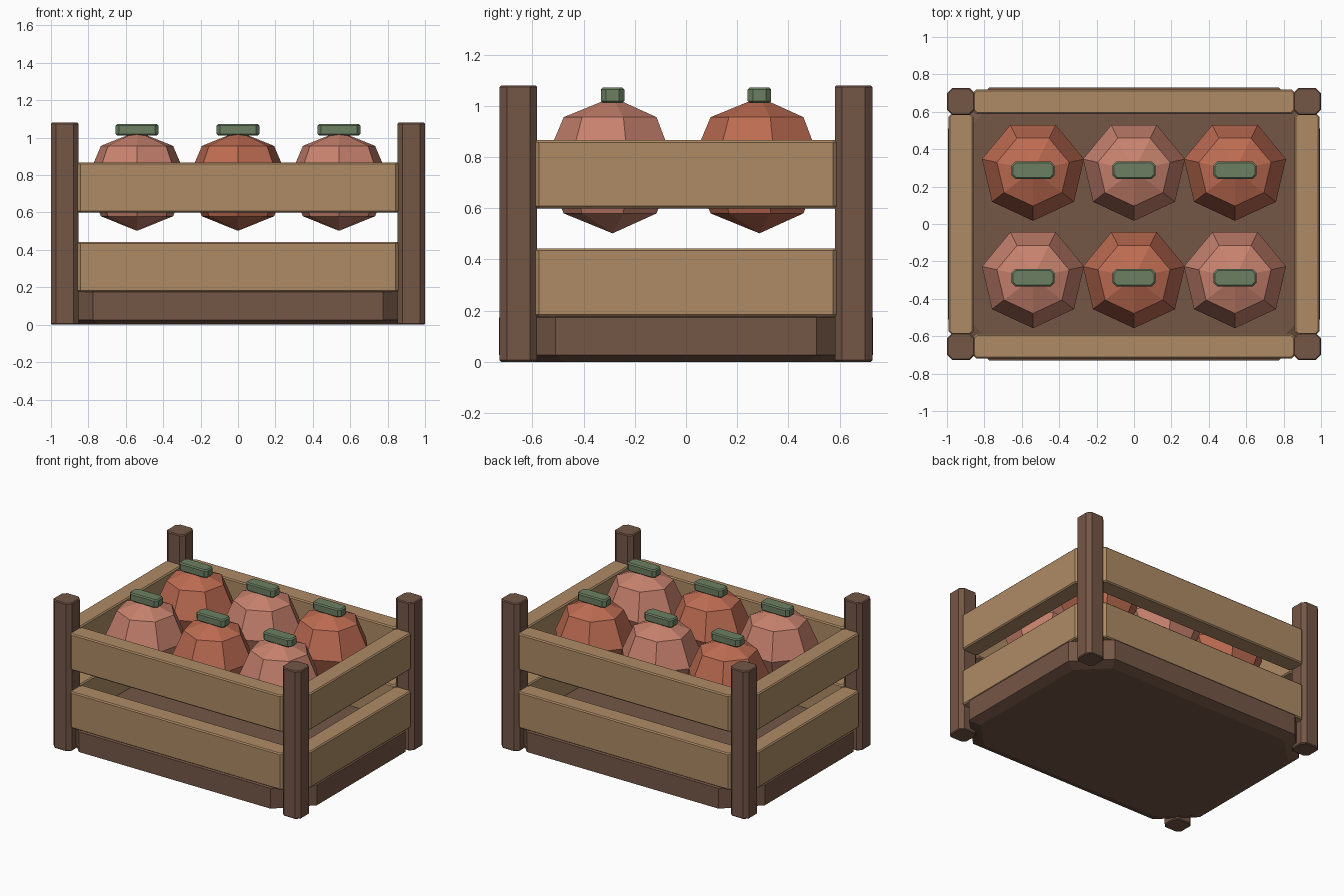
import bpy, bmesh, math
from mathutils import Matrix

if "Cube" in bpy.data.objects:
    bpy.data.objects.remove(bpy.data.objects["Cube"])


def material(name, rgb):
    # display colour converted to linear
    m = bpy.data.materials.new(name)
    m.diffuse_color = (*[((c / 255 + 0.055) / 1.055) ** 2.4 for c in rgb], 1)
    m.use_nodes = True
    m.node_tree.nodes["Principled BSDF"].inputs["Base Color"].default_value = m.diffuse_color
    return m


dark_wood = material("dark_wood", (116, 86, 70))
light_wood = material("light_wood", (174, 139, 101))
pink = material("pink_fruit", (200, 130, 110))
orange = material("orange_fruit", (190, 108, 82))
green = material("stem_green", (108, 128, 98))


def finish(bm, name, mat):
    bmesh.ops.recalc_face_normals(bm, faces=bm.faces)
    mesh = bpy.data.meshes.new(name)
    bm.to_mesh(mesh)
    bm.free()
    mesh.materials.append(mat)
    ob = bpy.data.objects.new(name, mesh)
    bpy.context.collection.objects.link(ob)
    return ob


def block(name, centre, size, cut, rim_in, rim_h, mat):
    """Box with chamfered upright corners and a bevelled top and bottom rim."""
    x, y, z = (s / 2 for s in size)
    bm = bmesh.new()
    rings = []
    for h, i in ((-z, rim_in), (-z + rim_h, 0), (z - rim_h, 0), (z, rim_in)):
        a, b = x - i, y - i
        c = cut - 0.5 * i
        pts = [(a - c, -b), (a, -b + c), (a, b - c), (a - c, b),
               (c - a, b), (-a, b - c), (-a, c - b), (c - a, -b)]
        rings.append([bm.verts.new((px, py, h)) for px, py in pts])
    for lo, hi in zip(rings, rings[1:]):
        for k in range(8):
            n = (k + 1) % 8
            bm.faces.new((lo[k], lo[n], hi[n], hi[k]))
    bm.faces.new(rings[0][::-1])
    bm.faces.new(rings[-1])
    ob = finish(bm, name, mat)
    ob.location = centre
    return ob


# Floor of the crate
block("crate_base", (0, 0, 0.1), (1.99, 1.46, 0.2), 0.22, 0.07, 0.026, dark_wood)

# Corner posts
for sx, side in ((-1, "left"), (1, "right")):
    for sy, end in ((-1, "front"), (1, "back")):
        block(f"{end}_{side}_post", (sx * 0.926, sy * 0.655, 0.54),
              (0.148, 0.146, 1.08), 0.028, 0.006, 0.006, dark_wood)

# Two rows of slats on all four sides
for level, z in (("lower", 0.309), ("upper", 0.733)):
    for s, y_name, x_name in ((-1, "front", "left"), (1, "back", "right")):
        block(f"{level}_{y_name}_slat", (0, s * 0.654, z),
              (1.725, 0.132, 0.266), 0.02, 0.008, 0.008, light_wood)
        block(f"{level}_{x_name}_slat", (s * 0.925, 0, z),
              (0.132, 1.19, 0.266), 0.02, 0.008, 0.008, light_wood)

# Seven-sided faceted fruit with stems, colours alternating
for row, y in enumerate((-0.287, 0.287)):
    for col in range(3):
        x = (col - 1) * 0.54
        bm = bmesh.new()
        bmesh.ops.create_uvsphere(bm, u_segments=7, v_segments=4, radius=1)
        # turn so that one corner points to the front
        first = max((v.co for v in bm.verts), key=lambda c: c.xy.length)
        turn = -math.pi / 2 - math.atan2(first.y, first.x)
        bm.transform(Matrix.Diagonal((0.28, 0.27, 0.266, 1)) @ Matrix.Rotation(turn, 4, "Z"))
        fruit = finish(bm, f"fruit_{row}_{col}", orange if (row + col) % 2 else pink)
        fruit.location = (x, y, 0.768)
        block(f"stem_{row}_{col}", (x, y, 1.042), (0.23, 0.092, 0.06),
              0.02, 0.008, 0.008, green)
